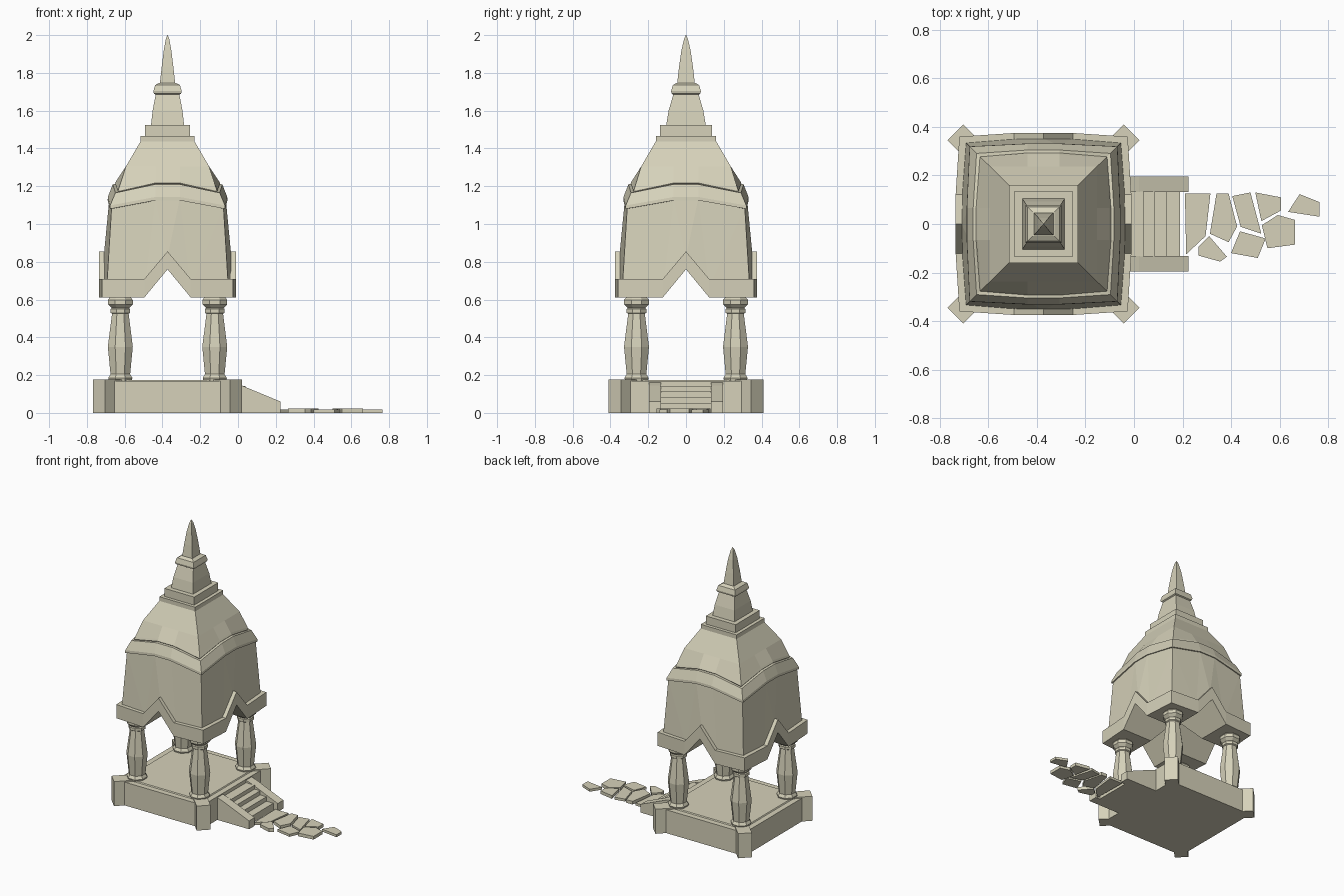
import bpy, bmesh, math

if "Cube" in bpy.data.objects:
    bpy.data.objects.remove(bpy.data.objects["Cube"])

CX = -0.373
stone = bpy.data.materials.new("pale sandstone")
stone.diffuse_color = (0.67, 0.64, 0.49, 1)
stone.use_nodes = True
stone.node_tree.nodes["Principled BSDF"].inputs["Base Color"].default_value = stone.diffuse_color


def finish(name, bm, tri=False):
    bmesh.ops.remove_doubles(bm, verts=bm.verts, dist=1e-5)
    bmesh.ops.recalc_face_normals(bm, faces=bm.faces)
    if tri:
        bmesh.ops.triangulate(bm, faces=bm.faces[:], quad_method='SHORT_EDGE')
    me = bpy.data.meshes.new(name)
    bm.to_mesh(me)
    bm.free()
    me.materials.append(stone)
    ob = bpy.data.objects.new(name, me)
    bpy.context.collection.objects.link(ob)
    return ob


def loft(name, rings, caps=(True, True), tri=False, extra=()):
    """Skin a stack of equal-length point rings; extra = additional faces as points."""
    bm = bmesh.new()
    vs = [[bm.verts.new(p) for p in r] for r in rings]
    n = len(rings[0])
    for a, b in zip(vs, vs[1:]):
        for k in range(n):
            j = (k + 1) % n
            bm.faces.new((a[k], a[j], b[j], b[k]))
    if caps[0]:
        bm.faces.new(vs[0])
    if caps[1]:
        bm.faces.new(vs[-1])
    for f in extra:
        bm.faces.new([bm.verts.new(p) for p in f])
    return finish(name, bm, tri)


def square(hx, hy, z):
    return [(CX + sx * hx, sy * hy, z) for sx, sy in ((-1, -1), (1, -1), (1, 1), (-1, 1))]


def prism(name, pts, z0, z1):
    return loft(name, [[(x, y, z) for x, y in pts] for z in (z0, z1)])


def bowed(hx, hy, z, m, lift, peak, bow):
    """Square ring with three raised, bowed-out points on each side."""
    pts = []
    for q in range(4):
        c, s = (1, 0, -1, 0)[q], (0, 1, 0, -1)[q]
        u, d = (hx, hy) if q % 2 == 0 else (hy, hx)
        for t, dz, b in ((-u, 0, 0), (-m, lift, bow), (0, peak, bow), (m, lift, bow)):
            x, y = t, -(d + b)
            pts.append((CX + c * x - s * y, s * x + c * y, z + dz))
    return pts


# Plinth, raised floor and diagonal corner posts
loft("plinth", [square(.345, .36, 0), square(.345, .36, .168)])
loft("floor", [square(.31, .325, .16), square(.3, .315, .175)])
for sx in (-1, 1):
    for sy in (-1, 1):
        prism("corner_post", [(CX + sx * a, sy * (b + .015)) for a, b in
                              ((.33, .395), (.395, .33), (.30, .235), (.235, .30))], 0, .177)

# Baluster columns, eight sided
profile = [(.17, .06), (.185, .064), (.205, .052), (.35, .066), (.525, .044), (.53, .052),
           (.55, .052), (.555, .046), (.575, .066), (.598, .066), (.615, .052)]
for sx in (-1, 1):
    for sy in (-1, 1):
        rings = []
        for z, h in profile:
            r = h / math.cos(math.pi / 8)
            rings.append([(CX + sx * .25 + r * math.cos((k + .5) * math.pi / 4),
                           sy * .262 + r * math.sin((k + .5) * math.pi / 4), z) for k in range(8)])
        loft("column", rings)

# Canopy band with pointed arches and a groin vault beneath
M, PK, Z0 = .122, .148, .612


def vault(i, j):
    t = (-1, -M, 0, M, 1)
    x, y = t[i], t[j]
    if abs(x) == 1:
        x *= .347 if abs(y) == 1 else .362
    if abs(t[j]) == 1:
        y *= .36 if abs(t[i]) == 1 else .375
    return (CX + x, y, Z0 + (PK if 2 in (i, j) else 0))


under = []
for i in range(4):
    for j in range(4):
        a, b, c, d = vault(i, j), vault(i + 1, j), vault(i + 1, j + 1), vault(i, j + 1)
        under += [(a, b, c), (a, c, d)] if i == j or i + j != 3 else [(a, b, d), (b, c, d)]
loft("arched_band", [bowed(.347, .36, Z0, M, 0, PK, .015),
                     bowed(.347, .36, Z0 + .098, M, 0, PK - .003, .015),
                     bowed(.30, .313, Z0 + .098, M, 0, PK - .003, .015)],
     caps=(False, False), extra=under)

# Tower body
loft("tower_body", [bowed(.322, .337, .66, M, 0, .165, .016),
                    bowed(.296, .311, 1.09, .065, .045, .045, .012)], tri=True)

# Curved cornice strip
loft("cornice", [bowed(.27, .285, 1.082, .065, .045, .045, .012),
                 bowed(.305, .32, 1.08, .065, .045, .045, .012),
                 bowed(.304, .319, 1.098, .065, .045, .045, .012),
                 bowed(.276, .291, 1.165, .065, .045, .045, .014),
                 bowed(.25, .265, 1.168, .065, .045, .045, .01)])

# Upper dome, overhanging the cornice slightly
loft("dome", [bowed(.25, .265, 1.15, .065, .045, .045, .008),
              bowed(.262, .277, 1.172, .065, .045, .045, .016),
              bowed(.258, .273, 1.188, .065, .042, .042, .012),
              bowed(.22, .237, 1.305, .065, 0, 0, 0),
              bowed(.143, .16, 1.437, .05, 0, 0, 0)])

# Stepped blocks and spire
loft("lower_step", [square(.143, .16, 1.43), square(.143, .16, 1.467)])
loft("upper_step", [square(.119, .137, 1.46), square(.119, .137, 1.525)])
loft("spire_base", [square(.088, .105, 1.52), square(.079, .092, 1.6), square(.062, .066, 1.69)])
loft("spire_collar", [square(.06, .064, 1.683), square(.072, .076, 1.69), square(.075, .079, 1.703),
                      square(.066, .07, 1.735), square(.045, .05, 1.747)])
loft("spire", [square(.041, .047, 1.74), square(.031, .037, 1.83),
               square(.02, .024, 1.92), square(.009, .01, 1.98), square(.001, .001, 2.0)])

# Stairs with sloping side walls
for x1, z1 in ((.04, .143), (.085, .115), (.135, .085), (.19, .053)):
    prism("stair_step", [(-.05, -.135), (x1, -.135), (x1, .135), (-.05, .135)], 0, z1)
side = ((-.05, 0), (.225, 0), (.225, .06), (.02, .145), (-.05, .168))
for s in (-1, 1):
    loft("stair_wall", [[(x, s * y, z) for x, z in side] for y in (.132, .196)])

# Crazy-paved path
stones = [
    ((.21, .125), (.315, .125), (.295, -.05), (.215, -.125)),
    ((.34, .125), (.39, .125), (.425, -.01), (.39, -.075), (.313, -.04)),
    ((.405, .115), (.48, .13), (.525, -.04), (.44, -.012)),
    ((.50, .13), (.605, .11), (.605, .055), (.525, .012)),
    ((.683, .123), (.765, .09), (.765, .03), (.635, .05)),
    ((.593, .037), (.663, .017), (.663, -.085), (.55, -.1), (.527, -.005)),
    ((.437, -.03), (.543, -.06), (.51, -.14), (.4, -.12)),
    ((.31, -.05), (.383, -.135), (.355, -.155), (.265, -.13), (.265, -.095)),
]
for k, pts in enumerate(stones):
    prism("paving_stone", pts, 0, .018 + .005 * (k % 2))
